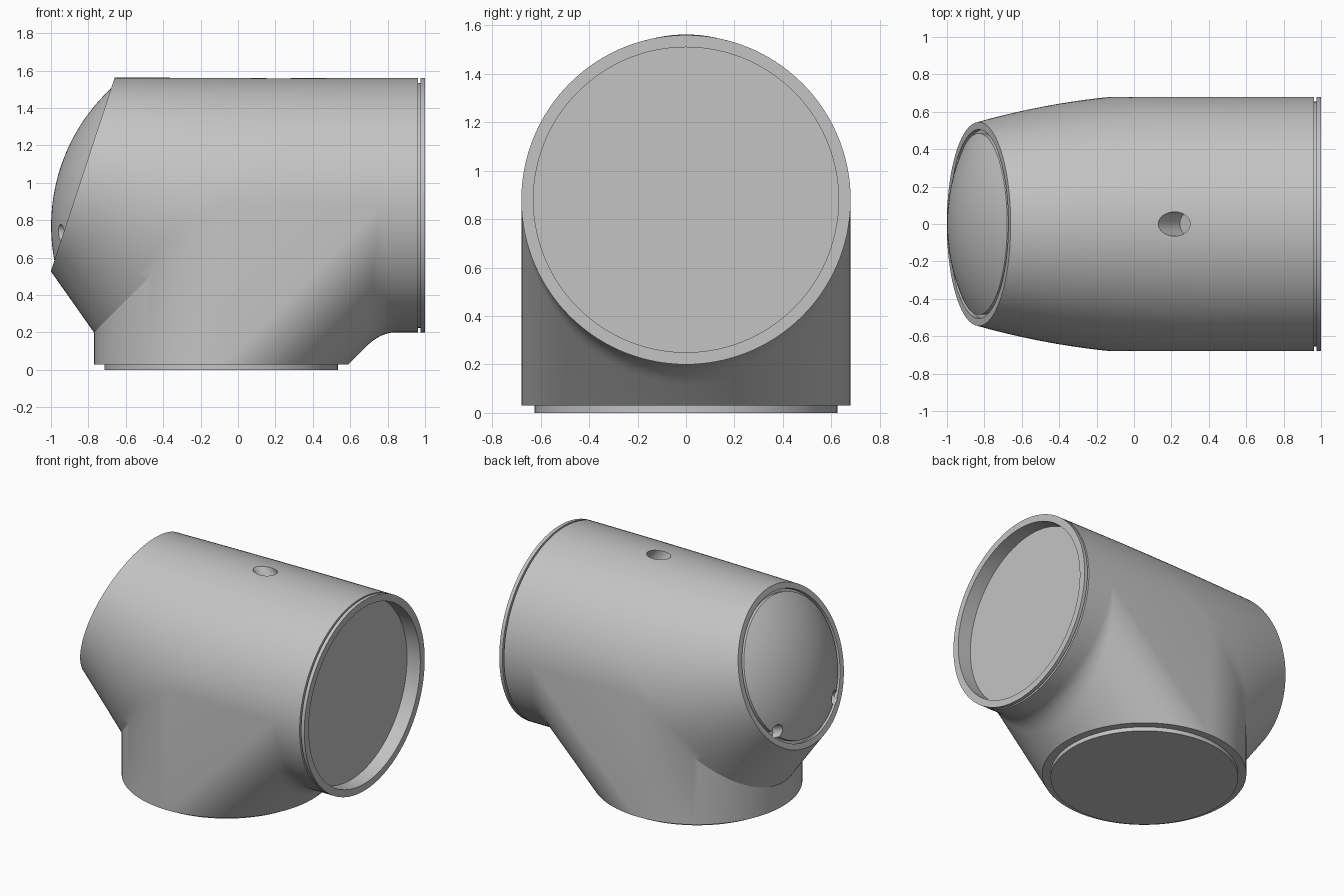
import bpy, bmesh, math
from mathutils import Vector

if "Cube" in bpy.data.objects:
    bpy.data.objects.remove(bpy.data.objects["Cube"], do_unlink=True)

N = 120                 # columns around the pipe
R = 0.68                # pipe radius
AXIS_Z = 0.88           # height of the main pipe
STEM_X = -0.09          # centre of the vertical stem
BASE_Z = 0.03
CORNER_X = 0.76         # where the slanted stem side meets the pipe
COLLAR_X = 0.85
FILLET = 0.08

grey = bpy.data.materials.new("light_grey")
grey.use_nodes = True
colour = (0.55, 0.55, 0.55, 1)
grey.diffuse_color = colour
grey.node_tree.nodes["Principled BSDF"].inputs["Base Color"].default_value = colour

bm = bmesh.new()


def loft(rows, closed=True, cap=False):
    """Skin a list of point rows with quads."""
    grid = [[bm.verts.new(p) for p in row] for row in rows]
    count = len(rows[0])
    for low, high in zip(grid, grid[1:]):
        for i in range(count if closed else count - 1):
            j = (i + 1) % count
            bm.faces.new((low[i], low[j], high[j], high[i]))
    if cap:
        bm.faces.new(grid[-1])


angles = [2 * math.pi * i / N for i in range(N)]            # 0 is the underside
upper = [math.pi / 2 + 2 * math.pi * i / N for i in range(N // 2 + 1)]
lower = [-math.pi / 2 + 2 * math.pi * i / N for i in range(N // 2 + 1)]


def pipe_point(a, x, r=R):
    return Vector((x, r * math.sin(a), AXIS_Z - r * math.cos(a)))


def mitre_point(a):
    return pipe_point(a, STEM_X - R * math.cos(a))


def stem_point(a, r, z, side=1):
    return Vector((STEM_X + side * r * math.cos(a), r * math.sin(a), z))


# Tilted end face frame
end_centre = Vector((-0.83, 0, 1.045))
end_up = Vector((0.34, 0, 1.03)).normalized()
end_out = Vector((-end_up.z, 0, end_up.x))
END_R = 0.545


def end_point(a, r, h=0):
    return (end_centre - end_up * r * math.cos(a)
            + Vector((0, r * math.sin(a), 0)) + end_out * h)


# Tapered nose from the mitre to the tilted end face
def nose_point(a, t):
    p = mitre_point(a).lerp(end_point(a, END_R), t)
    p.y += 0.06 * t * (1 - t) * math.sin(a) * abs(math.sin(a))
    return p


loft([[nose_point(a, k / 8) for a in angles] for k in range(9)])

# Rim, thin groove and domed end cap
DOME_R, DOME_H = 0.485, 0.125
sphere = (DOME_R ** 2 + DOME_H ** 2) / (2 * DOME_H)
profile = [(END_R, 0), (0.505, 0), (0.505, -0.025), (DOME_R, -0.025)]
for k in range(13):
    r = DOME_R * (1 - k / 12)
    profile.append((r, math.sqrt(sphere ** 2 - r ** 2) - sphere + DOME_H))
loft([[end_point(a, r, h) for a in angles] for r, h in profile])

# Upper half of the main pipe
loft([[mitre_point(a) for a in upper],
      [pipe_point(a, CORNER_X) for a in upper],
      [pipe_point(a, COLLAR_X) for a in upper]], closed=False)

# Upright half of the stem
loft([[mitre_point(a) for a in lower],
      [stem_point(a, R, BASE_Z, -1) for a in lower]], closed=False)


# Slanted half of the stem, blended into the pipe
def blend_point(a, t):
    d = FILLET * max(math.cos(a), 0)
    corner = pipe_point(a, CORNER_X)
    start = corner - Vector((d, 0, d))
    finish = corner + Vector((d, 0, 0))
    return start.lerp(corner, t).lerp(corner.lerp(finish, t), t)


loft([[stem_point(a, R, BASE_Z) for a in lower]]
     + [[blend_point(a, k / 8) for a in lower] for k in range(9)]
     + [[pipe_point(a, COLLAR_X) for a in lower]], closed=False)

# Flat triangular cheeks on both sides
for a in (math.pi / 2, -math.pi / 2):
    cheek = (mitre_point(a), stem_point(a, R, BASE_Z), pipe_point(a, CORNER_X))
    bm.faces.new([bm.verts.new(p) for p in cheek])

# Collar groove and recessed socket
socket = [(COLLAR_X, R), (0.963, R), (0.963, 0.655), (0.975, 0.655),
          (0.975, R), (1, R), (1, 0.63), (0.895, 0.63)]
loft([[pipe_point(a, x, r) for a in angles] for x, r in socket], cap=True)

# Base step
base = [(R, BASE_Z), (0.625, BASE_Z), (0.625, 0)]
loft([[stem_point(a, r, z) for a in angles] for r, z in base], cap=True)

bmesh.ops.remove_doubles(bm, verts=bm.verts[:], dist=0.0001)
bmesh.ops.recalc_face_normals(bm, faces=bm.faces[:])
mesh = bpy.data.meshes.new("pipe_elbow")
bm.to_mesh(mesh)
bm.free()
body = bpy.data.objects.new("pipe_elbow", mesh)
bpy.context.collection.objects.link(body)
mesh.materials.append(grey)


def drill(floor, direction, radius, length):
    """Cut a round blind hole, starting at its floor and going outwards."""
    direction = Vector(direction).normalized()
    bpy.ops.mesh.primitive_cylinder_add(
        vertices=32, radius=radius, depth=length,
        location=Vector(floor) + direction * length / 2,
        rotation=direction.to_track_quat('Z', 'Y').to_euler())
    cutter = bpy.context.object
    cutter.name = "hole_cutter"
    cutter.hide_render = True
    cutter.data.materials.append(grey)
    cut = body.modifiers.new("hole", 'BOOLEAN')
    cut.operation = 'DIFFERENCE'
    cut.solver = 'EXACT'
    cut.object = cutter
    bpy.context.view_layer.objects.active = body
    bpy.ops.object.modifier_apply(modifier=cut.name)
    bpy.data.objects.remove(cutter, do_unlink=True)


# Slanted hole on top and two notches at the cap edge
tilt = math.radians(40)
slant = Vector((-math.sin(tilt), 0, math.cos(tilt)))
drill(Vector((0.215, 0, AXIS_Z + R)) - slant * 0.125, slant, 0.065, 0.4)
for side in (1, -1):
    drill(end_point(side * math.radians(44), 0.465, -0.06), end_out, 0.045, 0.3)

# Smooth shading with crisp edges
bpy.ops.object.select_all(action='DESELECT')
body.select_set(True)
bpy.context.view_layer.objects.active = body
bpy.ops.object.shade_smooth_by_angle(angle=math.radians(22))
